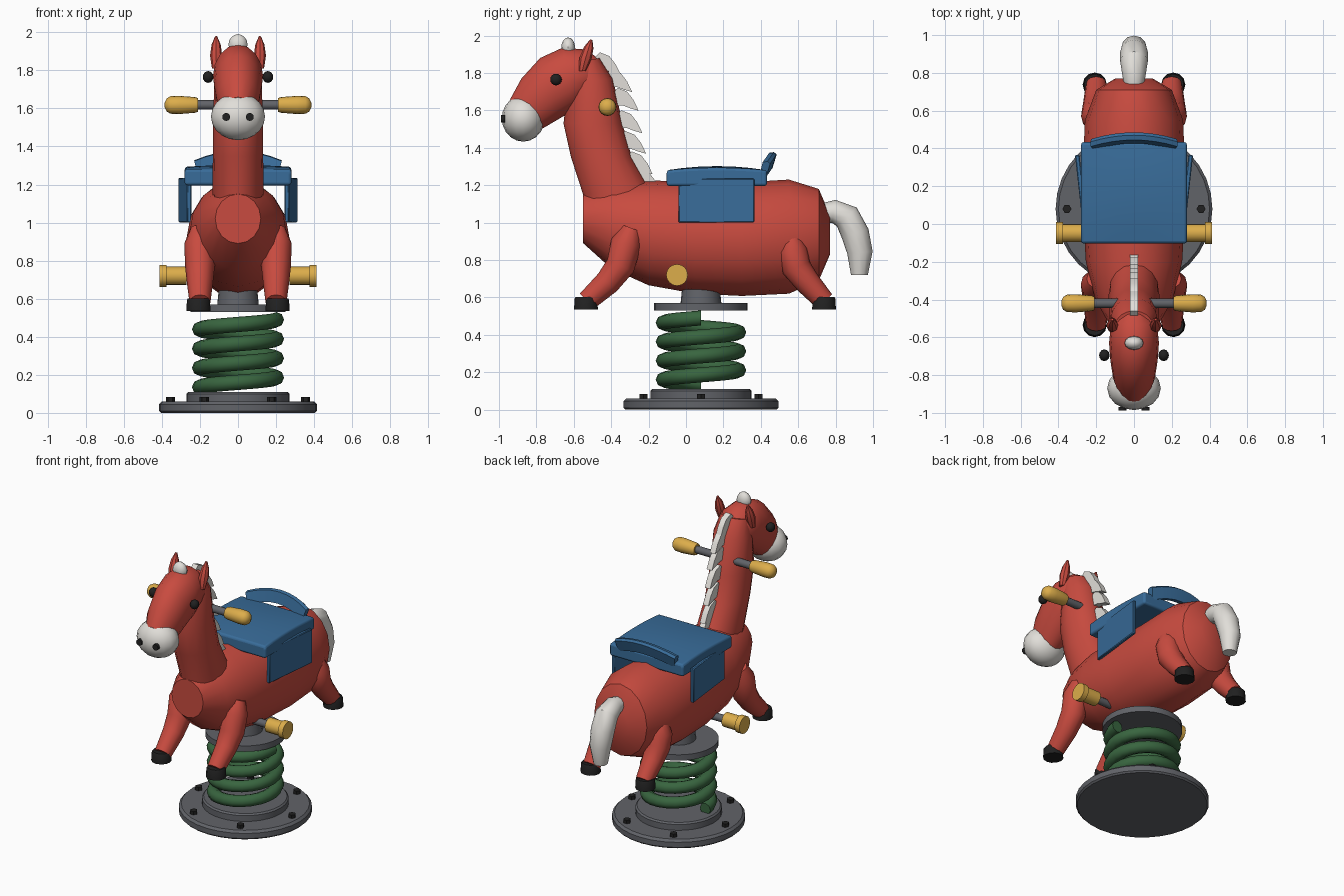
import bpy, bmesh
from math import sin, cos, pi, radians
from mathutils import Vector, Matrix

if "Cube" in bpy.data.objects:
    bpy.data.objects.remove(bpy.data.objects["Cube"])

mats = {}
def material(name, rgb):
    m = bpy.data.materials.new(name)
    m.diffuse_color = (*rgb, 1)
    m.use_nodes = True
    m.node_tree.nodes["Principled BSDF"].inputs["Base Color"].default_value = m.diffuse_color
    mats[name] = m
material("red", (0.58, 0.07, 0.05))
material("white", (0.75, 0.73, 0.69))
material("black", (0.015, 0.015, 0.015))
material("blue", (0.04, 0.15, 0.32))
material("yellow", (0.72, 0.42, 0.07))
material("green", (0.04, 0.13, 0.05))
material("steel", (0.12, 0.125, 0.14))

def finish(name, bm, mat, angle=35):
    bmesh.ops.recalc_face_normals(bm, faces=bm.faces[:])
    me = bpy.data.meshes.new(name)
    bm.to_mesh(me)
    bm.free()
    for p in me.polygons:
        p.use_smooth = True
    me.set_sharp_from_angle(angle=radians(angle))
    me.materials.append(mats[mat])
    ob = bpy.data.objects.new(name, me)
    bpy.context.collection.objects.link(ob)
    return ob

def skin(name, rings, mat, angle=35):
    bm = bmesh.new()
    loops = [[bm.verts.new(v) for v in r] for r in rings]
    n = len(rings[0])
    for a, b in zip(loops, loops[1:]):
        for i in range(n):
            bm.faces.new((a[i], a[(i+1) % n], b[(i+1) % n], b[i]))
    bm.faces.new(loops[0])
    bm.faces.new(loops[-1])
    return finish(name, bm, mat, angle)

def loft(name, stations, mat, n=16, x0=0):
    """Ellipse per station: two opposite points in the side plane and a half width."""
    rings = []
    for y0, z0, y1, z1, w in stations:
        c, h = Vector((x0, (y0+y1)/2, (z0+z1)/2)), Vector((0, (y0-y1)/2, (z0-z1)/2))
        rings.append([c + h*sin(2*pi*i/n) + Vector((w*cos(2*pi*i/n), 0, 0)) for i in range(n)])
    return skin(name, rings, mat)

def limb(name, path, mat, n=12, x0=0):
    """Round tube along (y, z, r) points in the side plane."""
    st = []
    for i, (y, z, r) in enumerate(path):
        a, b = path[max(i-1, 0)], path[min(i+1, len(path)-1)]
        t = Vector((b[0]-a[0], b[1]-a[1])).normalized() * r
        st.append((y - t.y, z + t.x, y + t.y, z - t.x, r))
    return loft(name, st, mat, n, x0)

def lathe(name, profile, mat, at, axis='Z', n=32):
    """Turned part from (height, radius) pairs; axis X, Y or Z."""
    at = Vector(at)
    rings = []
    for h, r in profile:
        ring = []
        for i in range(n):
            u, v = r*cos(2*pi*i/n), r*sin(2*pi*i/n)
            ring.append(at + Vector({'X': (h, u, v), 'Y': (u, h, v), 'Z': (u, v, h)}[axis]))
        rings.append(ring)
    return skin(name, rings, mat)

def ball(name, at, size, mat, u=16, v=10):
    bm = bmesh.new()
    bmesh.ops.create_uvsphere(bm, u_segments=u, v_segments=v, radius=1,
                              matrix=Matrix.Translation(at) @ Matrix.Diagonal((*size, 1)))
    return finish(name, bm, mat)

def bevel(ob, width, segments=2):
    m = ob.modifiers.new("bevel", 'BEVEL')
    m.width, m.segments, m.limit_method = width, segments, 'ANGLE'
    m.angle_limit = radians(45)

# Base plate, collar, bolts, top plate
CY = 0.08
lathe("base_plate", [(0, .405), (.01, .415), (.045, .415), (.06, .4)], "steel", (0, CY, 0))
lathe("base_collar", [(.05, .27), (.1, .27), (.11, .26)], "steel", (0, CY, 0))
for i in range(6):
    a = i*pi/3
    lathe("base_bolt", [(.05, .024), (.083, .024)], "black", (.355*cos(a), CY + .355*sin(a), 0), n=6)
lathe("top_plate", [(.53, .25), (.57, .25)], "steel", (0, CY, 0))
lathe("top_hub", [(.56, .11), (.66, .1)], "steel", (0, CY, 0), n=20)

# Coil spring
rings, steps, turns = [], 84, 3.5
for s in range(steps + 1):
    t = s/steps
    a = pi + t*turns*2*pi
    out = Vector((cos(a), sin(a), 0))
    c = out*.202 + Vector((0, CY, .135 + .355*t))
    rings.append([c + out*.04*cos(k*pi/4) + Vector((0, 0, .04*sin(k*pi/4))) for k in range(8)])
skin("spring", rings, "green", 50)

# Body, neck and head
loft("body", [(-.55, 1.15, -.55, .89, .12), (-.4, 1.2, -.4, .755, .205), (-.2, 1.225, -.2, .665, .255),
              (.05, 1.22, .05, .62, .27), (.3, 1.215, .3, .608, .27), (.55, 1.23, .55, .62, .26),
              (.71, 1.18, .71, .69, .2), (.77, 1.04, .77, .83, .1)], "red")
loft("neck", [(-.17, 1.14, -.54, 1.06, .13), (-.21, 1.21, -.55, 1.15, .135), (-.29, 1.35, -.615, 1.35, .132),
              (-.34, 1.53, -.655, 1.53, .13), (-.39, 1.77, -.63, 1.74, .125),
              (-.46, 1.88, -.62, 1.85, .1)], "red")
loft("head", [(-.45, 1.86, -.47, 1.74, .07), (-.53, 1.925, -.53, 1.65, .122), (-.66, 1.935, -.6, 1.6, .132),
              (-.78, 1.88, -.67, 1.56, .125), (-.88, 1.77, -.755, 1.51, .11),
              (-.94, 1.66, -.83, 1.47, .08)], "red")
ball("muzzle", (0, -.87, 1.557), (.142, .115, .124), "white")
ball("forelock", (0, -.63, 1.935), (.05, .037, .055), "white", 12, 8)

# Mane tufts down the back of the neck
roots = [(-.46, 1.90), (-.40, 1.81), (-.365, 1.71), (-.345, 1.59), (-.325, 1.48), (-.29, 1.37), (-.25, 1.28)]
tuft = [(-.03, -.02), (.0, .01), (.05, -.01), (.085, -.055), (.112, -.112), (.07, -.1), (.03, -.085), (-.03, -.08)]
for y, z in roots:
    skin("mane_tuft", [[(x, y + dy, z + dz) for dy, dz in tuft] for x in (-.02, .02)], "white")

# Tail
limb("tail", [(.72, 1.05, .05), (.79, 1.06, .062), (.86, 1.03, .073), (.905, .94, .075),
              (.93, .84, .068), (.927, .72, .045)], "white")

# Mirrored parts
for s in (-1, 1):
    limb("front_leg", [(-.29, .97, .05), (-.32, .89, .082), (-.35, .77, .078), (-.42, .68, .068),
                       (-.53, .58, .055)], "red", x0=.2*s)
    limb("back_leg", [(.56, .92, .05), (.57, .85, .08), (.59, .76, .078), (.65, .68, .068),
                      (.74, .58, .055)], "red", x0=.2*s)
    for y in (-.535, .738):
        lathe("hoof", [(.535, .064), (.595, .06), (.602, .055)], "black", (.208*s, y, 0), n=12)
    loft("ear", [(-.575, 1.81, -.535, 1.81, .022), (-.57, 1.88, -.505, 1.875, .032),
                 (-.545, 1.94, -.495, 1.93, .024), (-.512, 1.98, -.5, 1.975, .006)], "red", 8, .115*s)
    ball("eye", (.157*s, -.695, 1.765), (.028, .031, .031), "black", 12, 8)
    lathe("nostril", [(-.988, .021), (-.968, .021)], "black", (.062*s, 0, 1.555), 'Y', 12)
    # Handle grips and foot pegs
    lathe("handle_grip", [(.21*s, .036), (.225*s, .041), (.31*s, .048), (.355*s, .046), (.375*s, .034),
                          (.385*s, .012)], "yellow", (0, -.42, 1.618), 'X', 16)
    lathe("foot_peg", [(.27*s, .048), (.375*s, .048), (.376*s, .058), (.413*s, .058)],
          "yellow", (0, -.048, .72), 'X', 16)
    # Saddle flap, turned slightly outward to the rear
    rings = [[(s*(x + .27 + .11*(y - .16)), y, z) for y, z in
              ((-.04, 1.0), (.365, 1.0), (.365, 1.235), (-.04, 1.235))] for x in (-.004, .02)]
    bevel(skin("saddle_flap", rings, "blue"), .005, 1)

lathe("handle_bar", [(-.23, .025), (.23, .025)], "steel", (0, -.42, 1.618), 'X', 12)
lathe("foot_bar", [(-.29, .025), (.29, .025)], "steel", (0, -.048, .72), 'X', 12)

# Padded seat with a domed top
bm = bmesh.new()
bmesh.ops.create_cube(bm, size=2)
bmesh.ops.subdivide_edges(bm, edges=bm.edges[:], cuts=5, use_grid_fill=True)
for v in bm.verts:
    x, y, z = v.co
    dome = .022*(1 - y*y)*(1 - .4*x*x) if z > 0 else 0
    v.co = (.28*x, .165 + .268*y, 1.238 + .042*z + dome)
bevel(finish("seat", bm, "blue"), .03, 3)

# Curved seat back
rings = []
for i in range(9):
    u = i/4 - 1
    c = Vector((.22*u, .455 - .035*u*u, 1.335 - .05*u*u))
    rings.append([c + Vector((.25*u*dz, dy, dz)) for dy, dz in
                  ((-.028, -.035), (.008, -.042), (.03, .03), (.015, .042), (-.01, .038))])
skin("seat_back", rings, "blue")
